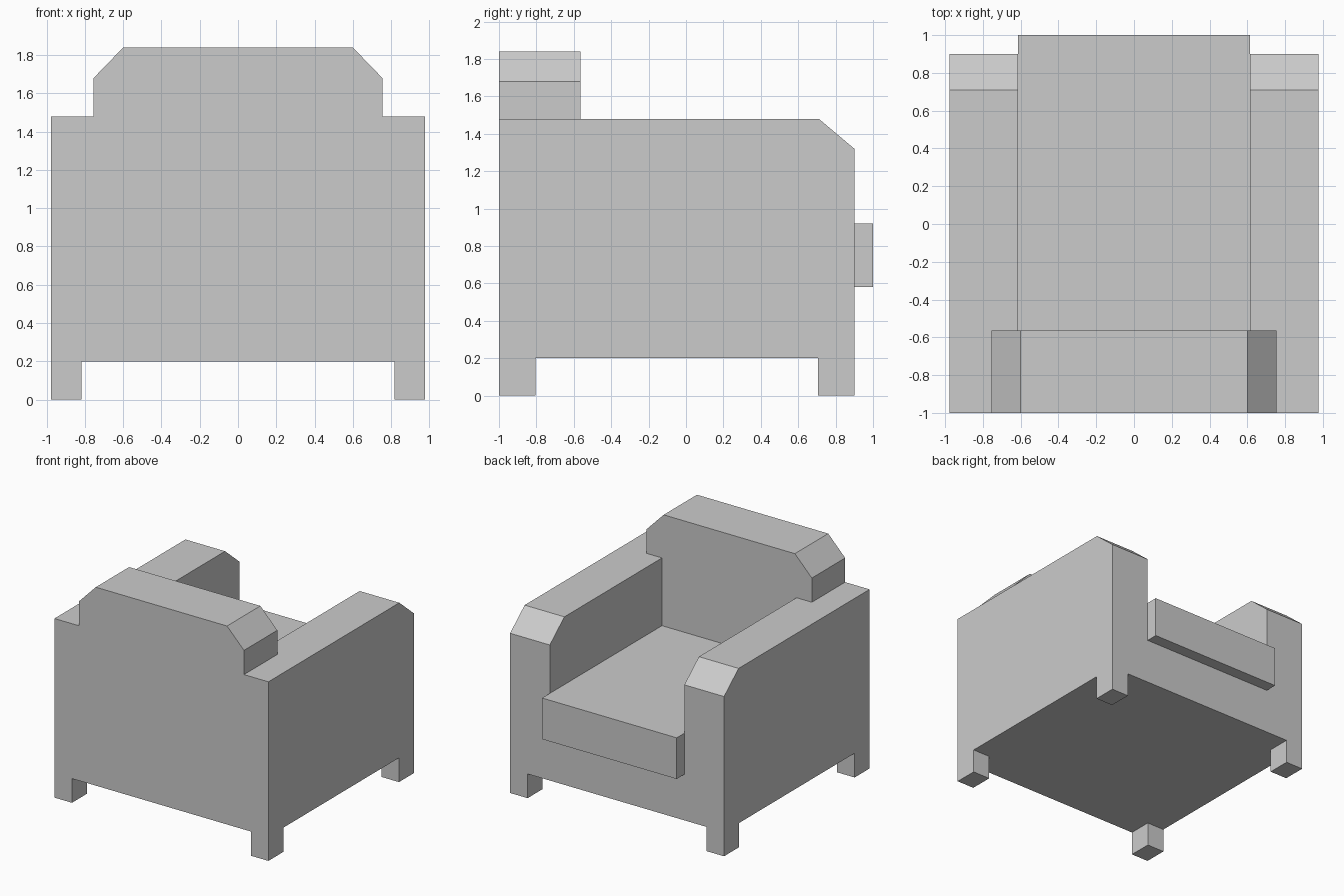
import bpy, bmesh
from mathutils import Vector

cube = bpy.data.objects.get("Cube")
if cube:
    bpy.data.objects.remove(cube, do_unlink=True)

# One plain upholstery colour
grey = bpy.data.materials.new("plain_grey")
grey.use_nodes = True
colour = (0.6, 0.6, 0.6, 1)
grey.diffuse_color = colour
grey.node_tree.nodes["Principled BSDF"].inputs["Base Color"].default_value = colour


def prism(name, profile, axis, start, end):
    """Extrude a closed profile along x (profile in y, z) or y (profile in x, z)."""
    bm = bmesh.new()
    place = (lambda a, b: (start, a, b)) if axis == "x" else (lambda a, b: (a, start, b))
    face = bm.faces.new([bm.verts.new(place(a, b)) for a, b in profile])
    ext = bmesh.ops.extrude_face_region(bm, geom=[face])
    step = Vector((end - start, 0, 0)) if axis == "x" else Vector((0, end - start, 0))
    bmesh.ops.translate(bm, vec=step, verts=[v for v in ext["geom"] if isinstance(v, bmesh.types.BMVert)])
    bmesh.ops.recalc_face_normals(bm, faces=bm.faces)
    mesh = bpy.data.meshes.new(name)
    bm.to_mesh(mesh)
    bm.free()
    mesh.materials.append(grey)
    obj = bpy.data.objects.new(name, mesh)
    bpy.context.collection.objects.link(obj)
    return obj


def rect(a0, a1, b0, b1):
    return [(a0, b0), (a1, b0), (a1, b1), (a0, b1)]


INNER, OUTER = 0.615, 0.978
BACK, FRONT = -1.0, 0.9
FLOOR, SEAT, ARM_TOP = 0.2, 0.58, 1.48

# Base between the arms, and the cushion that overhangs it
prism("seat_base", rect(BACK, FRONT, FLOOR, SEAT), "x", -INNER, INNER)
prism("seat_cushion", rect(-0.565, 1.0, SEAT, 0.92), "x", -INNER, INNER)

# Backrest: fits between the arms, then widens into a chamfered headrest
half = [(INNER, SEAT), (INNER, ARM_TOP), (0.755, ARM_TOP), (0.755, 1.68), (0.6, 1.84)]
prism("backrest", half + [(-x, z) for x, z in reversed(half)], "y", BACK, -0.565)

# Arms with a sloped front corner, and square legs under their outer corners
arm = [(BACK, FLOOR), (FRONT, FLOOR), (FRONT, 1.32), (0.71, ARM_TOP), (BACK, ARM_TOP)]
for side, s in (("left", 1), ("right", -1)):
    prism(side + "_arm", arm, "x", s * INNER, s * OUTER)
    for end, y0, y1 in (("rear", BACK, -0.805), ("front", 0.705, FRONT)):
        prism(f"{side}_{end}_leg", rect(y0, y1, 0, FLOOR), "x", s * 0.818, s * OUTER)
